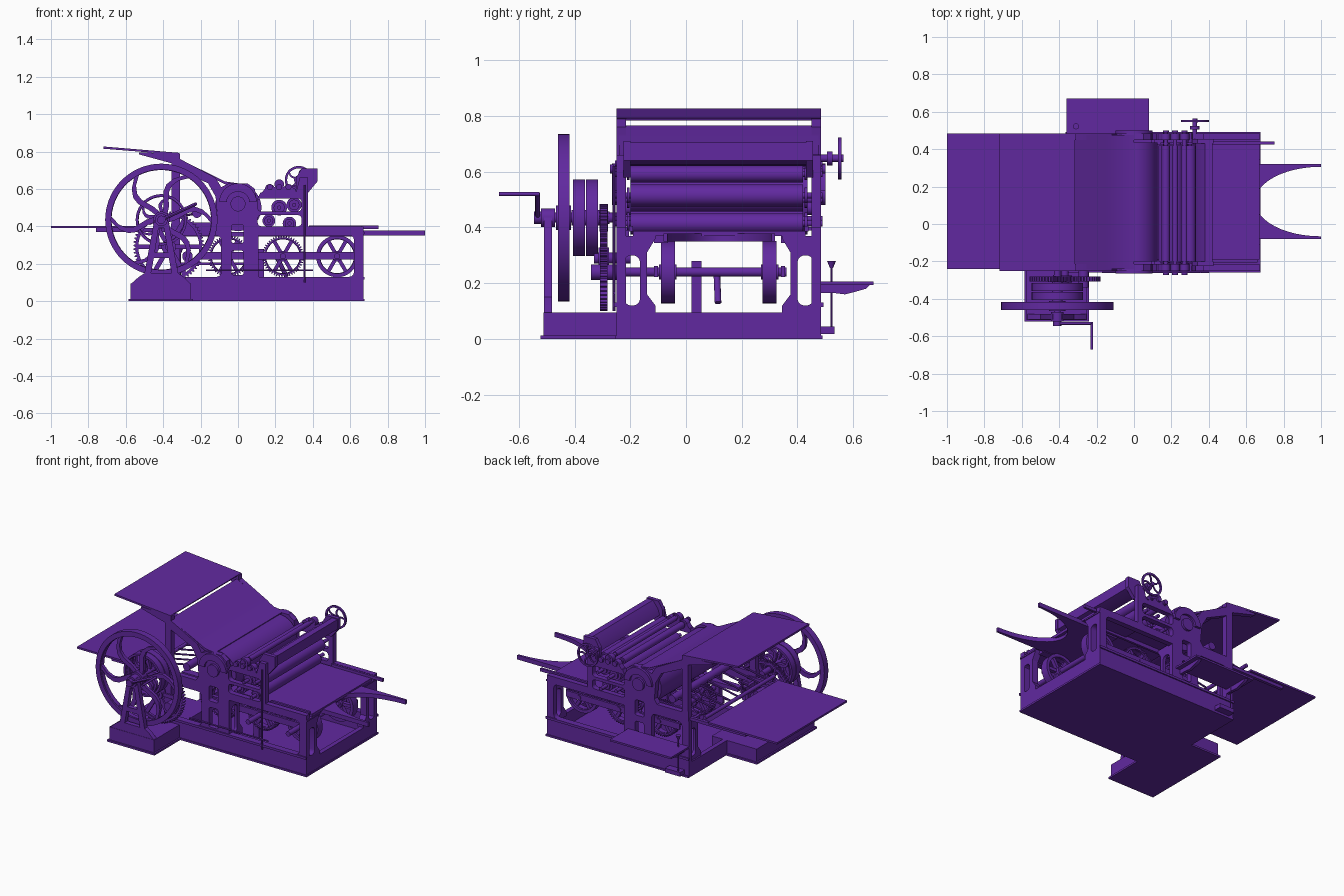
import bpy, bmesh, math
from mathutils import Vector

mat = bpy.data.materials.new("purple_paint")
mat.diffuse_color = (0.12, 0.022, 0.35, 1)
BACK, FRONT = (0.45, 0.485), (-0.25, -0.215)   # y ranges of the side frames


def add(name, bm):
    me = bpy.data.meshes.new(name)
    bmesh.ops.remove_doubles(bm, verts=bm.verts, dist=1e-5)
    bmesh.ops.recalc_face_normals(bm, faces=bm.faces)
    bm.to_mesh(me)
    bm.free()
    me.materials.append(mat)
    ob = bpy.data.objects.new(name, me)
    bpy.context.collection.objects.link(ob)
    return ob


def box(name, x0, x1, y0, y1, z0, z1):
    bm = bmesh.new()
    for v in bmesh.ops.create_cube(bm, size=1)["verts"]:
        v.co = ((x0+x1)/2 + v.co.x*(x1-x0), (y0+y1)/2 + v.co.y*(y1-y0), (z0+z1)/2 + v.co.z*(z1-z0))
    return add(name, bm)


def rod(name, p, q, r, n=24, r2=None):
    p, q = Vector(p), Vector(q)
    bm = bmesh.new()
    bmesh.ops.create_cone(bm, cap_ends=True, segments=n, radius1=r, radius2=r if r2 is None else r2, depth=(q-p).length)
    rot = Vector((0, 0, 1)).rotation_difference(q-p).to_matrix()
    for v in bm.verts:
        v.co = rot @ v.co + (p+q)/2
    return add(name, bm)


def shaft(name, x, z, r, y0, y1, n=32):
    return rod(name, (x, y0, z), (x, y1, z), r, n)


def plate(name, outer, holes, lo, hi, axis="Y"):
    """Filled outline with holes, extruded from lo to hi along an axis."""
    cu = bpy.data.curves.new("outline", "CURVE")
    cu.dimensions, cu.fill_mode, cu.extrude = "2D", "BOTH", (hi-lo)/2
    for loop in [outer] + list(holes):
        s = cu.splines.new("POLY")
        s.points.add(len(loop)-1)
        for p, (a, b) in zip(s.points, loop):
            p.co = (a, b, 0, 1)
        s.use_cyclic_u = True
    tmp = bpy.data.objects.new("outline", cu)
    bpy.context.collection.objects.link(tmp)
    me = bpy.data.meshes.new_from_object(tmp.evaluated_get(bpy.context.evaluated_depsgraph_get()))
    bm = bmesh.new()
    bm.from_mesh(me)
    bpy.data.objects.remove(tmp)
    bpy.data.meshes.remove(me)
    for v in bm.verts:
        a, b, c = v.co.x, v.co.y, v.co.z + (lo+hi)/2
        v.co = {"Y": (a, c, b), "X": (c, a, b), "Z": (a, b, c)}[axis]
    return add(name, bm)


def circle(x, z, r, n=64):
    return [(x + r*math.cos(2*math.pi*i/n), z + r*math.sin(2*math.pi*i/n)) for i in range(n)]


def rrect(x0, x1, z0, z1, r=0.025):
    pts = []
    for k, (cx, cz) in enumerate([(x1-r, z1-r), (x0+r, z1-r), (x0+r, z0+r), (x1-r, z0+r)]):
        pts += [(cx + r*math.cos((k+j/4)*math.pi/2), cz + r*math.sin((k+j/4)*math.pi/2)) for j in range(5)]
    return pts


def wheel(name, x, z, R, y0, y1, rim, spokes=6, twist=0.4, hub=0.03, w=0.022, teeth=0):
    """Rim (toothed if wanted), thinner web with curved spokes, and hub."""
    outer = circle(x, z, R, 72)
    if teeth:
        rad = [R-0.012, R-0.012, R, R]
        outer = [(x + rad[i % 4]*math.cos(math.pi*i/2/teeth), z + rad[i % 4]*math.sin(math.pi*i/2/teeth))
                 for i in range(4*teeth)]
    plate(name+"_rim", outer, [circle(x, z, R-rim)], y0, y1)
    holes, ri, ro, step = [], hub, R-rim-0.002, 2*math.pi/spokes
    for i in range(spokes):
        sides = []
        for sgn, base in ((1, i*step), (-1, (i+1)*step)):
            side = []
            for j in range(7):
                r = ri + (ro-ri)*j/6
                side.append((r, base + sgn*min(w/2/r, step*0.48) + twist*math.sin(math.pi*j/6)))
            sides.append(side)
        (_, a0), (_, a1) = sides[0][-1], sides[1][-1]
        arc = [(ro, a0 + (a1-a0)*j/8) for j in range(1, 8)]
        holes.append([(x + r*math.cos(a), z + r*math.sin(a)) for r, a in sides[0] + arc + sides[1][::-1]])
    m, t = (y0+y1)/2, (y1-y0)*0.25
    plate(name+"_spokes", circle(x, z, R-rim+0.004), holes, m-t, m+t)
    shaft(name+"_hub", x, z, hub*1.1, y0-0.006, y1+0.006)


# base: floor, flange, end walls and drive pedestal
box("base_floor", -0.36, 0.675, -0.255, 0.49, 0, 0.012)
for x in (-0.36, 0.64):
    box("base_end_wall", x, x+0.03, -0.25, 0.485, 0, 0.095)
box("pedestal_flange", -0.585, -0.24, -0.522, 0.10, 0, 0.012)
box("pedestal", -0.575, -0.25, -0.512, 0.09, 0, 0.095)

# side frames with rounded windows, and bearing caps of the main cylinder
side = [(-0.36, 0), (0.67, 0), (0.67, 0.40), (0.375, 0.40), (0.375, 0.66), (0.33, 0.66), (0.31, 0.58),
        (0.12, 0.58), (0.10, 0.54), (0.09, 0.60), (0.05, 0.63), (-0.05, 0.63), (-0.09, 0.61), (-0.12, 0.66),
        (-0.31, 0.76), (-0.355, 0.77), (-0.355, 0.45), (-0.36, 0.36)]
windows = [rrect(0.09, 0.62, 0.13, 0.352), rrect(-0.31, -0.09, 0.13, 0.35), rrect(-0.035, 0.03, 0.31, 0.41, 0.012),
           rrect(-0.035, 0.03, 0.14, 0.27, 0.012), rrect(0.105, 0.34, 0.40, 0.46, 0.02), rrect(0.105, 0.34, 0.48, 0.55, 0.02),
           [(-0.31, 0.42), (-0.13, 0.42), (-0.11, 0.45), (-0.12, 0.56), (-0.16, 0.63), (-0.31, 0.70)]]
for (y0, y1), out in ((FRONT, -1), (BACK, 1)):
    plate("side_frame", side, windows, y0, y1)
    face = y0 if out < 0 else y1
    lo, hi = sorted((face, face + out*0.015))
    half = [math.pi*i/16 for i in range(17)]
    plate("bearing_cap", [(0.10*math.cos(t), 0.53 + 0.10*math.sin(t)) for t in half] +
          [(0.06*math.cos(t), 0.53 + 0.055*math.sin(t)) for t in half[::-1]], [], lo, hi)
    shaft("cylinder_bearing", 0, 0.52, 0.04, lo, hi)
    lo, hi = sorted((face, face + out*0.008))
    box("base_skirt", -0.365, 0.675, lo, hi, 0.115, 0.13)
    # end legs with tall windows, flange and bed rail
    a, b = (-0.25, -0.11) if out < 0 else (0.345, 0.485)
    flip = (lambda y: y) if out < 0 else (lambda y: 0.235 - y)
    foot = [(-0.25, 0.09), (-0.11, 0.09), (-0.11, 0.12), (-0.14, 0.16), (-0.14, 0.31), (-0.11, 0.36), (-0.25, 0.36)]
    hole = rrect(-0.222, -0.165, 0.12, 0.30)
    for x in (0.625, 0.09, -0.35):
        plate("end_leg", [(flip(p), q) for p, q in foot], [[(flip(p), q) for p, q in hole]], x, x+0.045 if x > 0.5 else x+0.02, "X")
    box("rail_flange", 0.36, 0.675, a, b, 0.36, 0.37)
    box("bed_rail", 0.38, 0.75 if out > 0 else 0.66, 0.425 if out > 0 else -0.205, 0.44 if out > 0 else -0.19, 0.385, 0.405)
    # roller bearing brackets on the frame
    for x, z in ((0.17, 0.60), (0.27, 0.60), (0.22, 0.625)):
        shaft("roller_block", x, z, 0.026, y0, y1, 20)
    plate("roller_bracket", [(0.12, 0.57), (0.32, 0.57), (0.29, 0.61), (0.15, 0.61)], [], y0, y1)
    plate("feed_board_bracket", [(-0.53, 0.795), (-0.53, 0.785), (-0.31, 0.725), (-0.31, 0.79)], [], y0, y1)

# feed boards and delivery board
plate("feed_board", [(-0.72, 0.815), (-0.32, 0.783), (-0.315, 0.793), (-0.72, 0.827)], [], -0.25, 0.485)
plate("feed_slope", [(-0.33, 0.755), (-0.15, 0.665), (-0.07, 0.625), (0.0, 0.622), (0.0, 0.63), (-0.07, 0.64), (-0.15, 0.68), (-0.325, 0.765)], [], -0.24, 0.475)
box("delivery_board", -1, -0.50, -0.24, 0.485, 0.39, 0.402)
for y in (-0.225, 0.45):
    box("delivery_arm", -0.76, -0.3, y, y+0.02, 0.37, 0.39)
shaft("delivery_shaft", -0.47, 0.42, 0.012, -0.24, 0.48)
for i in range(9):
    y = -0.18 + i*0.075
    rod("delivery_finger", (-0.47, y, 0.42), (-0.22, y, 0.47), 0.006, 8)
shaft("delivery_roller", -0.22, 0.47, 0.025, -0.22, 0.46)

# printing cylinder, ink rollers and ink trough
shaft("printing_cylinder", 0, 0.50, 0.125, -0.2, 0.435, 64)
for x, z, r in ((0.22, 0.50, 0.042), (0.165, 0.43, 0.034), (0.275, 0.415, 0.036), (0.30, 0.515, 0.04),
                (0.30, 0.592, 0.03), (0.17, 0.60, 0.022), (0.22, 0.63, 0.016), (0.27, 0.60, 0.018)):
    shaft("ink_roller", x, z, r, -0.2, 0.42)
    shaft("ink_roller_axle", x, z, 0.011, -0.255, 0.49, 16)
    for y in (-0.212, 0.425):
        shaft("ink_roller_collar", x, z, r*0.7, y, y+0.01, 20)
for y in (-0.272, 0.488):
    for x in (0.17, 0.22, 0.27):
        shaft("roller_knob", x, 0.61, 0.016, y, y+0.012, 16)
plate("ink_trough", [(0.33, 0.62), (0.37, 0.625), (0.42, 0.64), (0.42, 0.705), (0.38, 0.705), (0.345, 0.66)], [], -0.2, 0.43)
for y in (-0.225, 0.43):
    plate("trough_cheek", [(0.31, 0.58), (0.375, 0.58), (0.425, 0.64), (0.425, 0.71), (0.34, 0.71), (0.31, 0.66)], [], y, y+0.025)
wheel("hand_wheel", 0.325, 0.648, 0.075, 0.545, 0.557, 0.011, 5, 0.2, 0.012, 0.01)
shaft("hand_wheel_shaft", 0.325, 0.648, 0.013, 0.44, 0.565, 16)
shaft("hand_wheel_collar", 0.325, 0.648, 0.025, 0.505, 0.525, 20)

# type bed and forked table
box("type_bed", 0.05, 0.67, -0.19, 0.428, 0.37, 0.388)
fork = [(0.40, -0.08), (1, -0.08), (1, -0.066)]
fork += [(1-0.352*math.sin(t), 0.12 - 0.186*math.cos(t)) for t in [math.pi*i/24 for i in range(1, 24)]]
plate("forked_table", fork + [(1, 0.306), (1, 0.32), (0.40, 0.32)], [], 0.35, 0.378, "Z")

# bed drive wheels, axles, link bars
for x in (-0.05, 0.24, 0.53):
    for y in (-0.09, 0.275):
        wheel("bed_wheel", x, 0.24, 0.112, y, y+0.05, 0.02, 6, 0, 0.025, 0.02, 48 if x < 0.5 else 0)
    shaft("bed_axle", x, 0.24, 0.016, -0.24, 0.36)
shaft("axle_hub", -0.27, 0.24, 0.028, -0.34, -0.22)
for y in (-0.115, 0.34):
    box("link_bar", -0.2, 0.62, y, y+0.015, 0.222, 0.262)
    box("bed_track", -0.33, 0.64, y, y+0.05 if y < 0 else y+0.015, 0.345, 0.37)
box("drive_post", 0.1, 0.14, 0.02, 0.055, 0.01, 0.28)
rod("drive_lever", (0.2, 0.11, 0.25), (0.26, 0.115, 0.13), 0.012, 12)

# flywheel, pulleys, gears, stand and crank on the drive shaft
X, Z = -0.41, 0.435
wheel("flywheel", X, Z, 0.30, -0.46, -0.418, 0.032, 6, 0.35, 0.04, 0.03)
for y in (-0.405, -0.358):
    wheel("belt_pulley", X, Z, 0.137, y, y+0.042, 0.014, 5, 0.4, 0.025, 0.02)
shaft("drive_shaft", X, Z, 0.018, -0.545, -0.2)
wheel("pinion", X, Z, 0.05, -0.31, -0.28, 0.02, 4, 0, 0.02, 0.02, 18)
wheel("drive_gear", -0.37, 0.29, 0.19, -0.308, -0.282, 0.025, 6, 0, 0.035, 0.025, 60)
shaft("gear_shaft", -0.37, 0.29, 0.02, -0.33, -0.2)
plate("shaft_stand", [(-0.575, 0.09), (-0.25, 0.09), (-0.29, 0.13), (-0.32, 0.15), (-0.37, 0.42), (-0.385, 0.46), (-0.435, 0.46),
                      (-0.45, 0.42), (-0.50, 0.15), (-0.53, 0.13)],
      [[(-0.465, 0.15), (-0.355, 0.15), (-0.37, 0.23), (-0.45, 0.23)], [(-0.445, 0.26), (-0.375, 0.26), (-0.395, 0.39), (-0.425, 0.39)]],
      -0.51, -0.48)
shaft("stand_bearing", X, Z, 0.034, -0.52, -0.47)
rod("crank_arm", (X, -0.532, Z), (-0.225, -0.532, 0.52), 0.009, 12)
shaft("crank_hub", X, Z, 0.022, -0.545, -0.52)
shaft("crank_handle", -0.225, 0.52, 0.007, -0.67, -0.525, 16)

# guard rods along the front
rod("trip_rod", (-0.17, -0.258, 0.165), (0.40, -0.258, 0.165), 0.005, 8)
rod("trip_rod_upright", (0.355, -0.258, 0.10), (0.355, -0.258, 0.62), 0.005, 8)

# foot board with brackets, pedal and knobbed rod at the back
box("foot_board", -0.362, 0.08, 0.483, 0.672, 0.194, 0.206)
for x in (-0.33, 0.03):
    plate("foot_board_bracket", [(0.48, 0.195), (0.48, 0.165), (0.53, 0.165), (0.57, 0.16), (0.61, 0.17), (0.645, 0.18), (0.66, 0.195)],
          [], x, x+0.02, "X")
box("pedal", -0.33, -0.22, 0.48, 0.533, 0.018, 0.045)
rod("pedal_rod", (-0.31, 0.522, 0.04), (-0.31, 0.522, 0.27), 0.004, 8)
rod("pedal_knob", (-0.31, 0.522, 0.255), (-0.31, 0.522, 0.28), 0.006, 16, 0.016)

# smooth shading with sharp edges kept
for o in bpy.context.scene.objects:
    o.select_set(True)
    bpy.context.view_layer.objects.active = o
bpy.ops.object.shade_smooth_by_angle(angle=math.radians(30))
